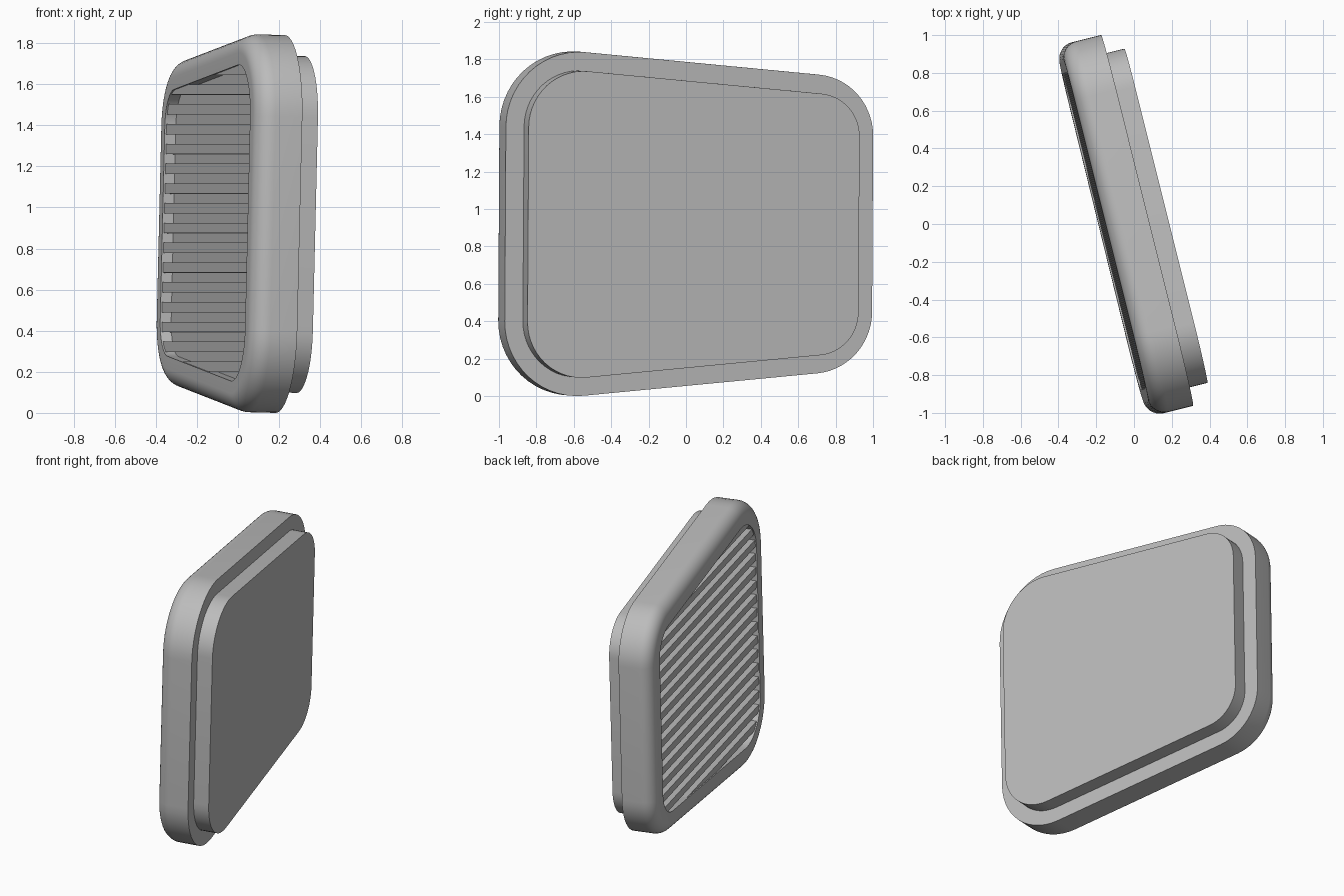
import bpy, bmesh, math
from mathutils import Matrix, Vector

cube = bpy.data.objects.get("Cube")
if cube:
    bpy.data.objects.remove(cube)

# One plain grey for everything
grey = bpy.data.materials.new("plain_grey")
grey.use_nodes = True
colour = (0.5, 0.5, 0.5, 1)
grey.diffuse_color = colour
grey.node_tree.nodes["Principled BSDF"].inputs["Base Color"].default_value = colour

# Panel frame: u along the panel, v up, w towards the flat back
yaw, tilt = math.radians(13.9), 0.0245
PLACE = (Matrix.Translation((0, 0, 0.921)) @ Matrix.Rotation(yaw, 4, 'Z')
         @ Matrix.Rotation(tilt, 4, 'Y')
         @ Matrix(((0, 0, 1, 0), (1, 0, 0, 0), (0, 1, 0, 0), (0, 0, 0, 1))))

# Upper corner circles of the tapered outline: centre and radius
WIDE, WIDE_R = Vector((-0.61, 0.52)), 0.40
NARROW, NARROW_R = Vector((0.683, 0.47)), 0.33
STEPS = 14


def outline(inset):
    """Tapered rounded outline, shrunk by inset."""
    d = NARROW - WIDE
    lean = math.acos((WIDE_R - NARROW_R) / d.length) + math.atan2(d.y, d.x)
    top = []
    for centre, r, a, b in ((NARROW, NARROW_R, 0, lean), (WIDE, WIDE_R, lean, math.pi)):
        for i in range(STEPS + 1):
            t = a + (b - a) * i / STEPS
            top.append(centre + (r - inset) * Vector((math.cos(t), math.sin(t))))
    return top + [Vector((p.x, -p.y)) for p in reversed(top)]


def loft(rings):
    """Closed solid through (inset, w) rings, capped at both ends."""
    bm = bmesh.new()
    loops = [[bm.verts.new((p.x, p.y, w)) for p in outline(inset)] for inset, w in rings]
    n = len(loops[0])
    for a, b in zip(loops, loops[1:]):
        for i in range(n):
            j = (i + 1) % n
            bm.faces.new((a[i], a[j], b[j], b[i]))
    bm.faces.new(loops[0])
    bm.faces.new(loops[-1])
    return bm


def finish(bm, name):
    bmesh.ops.recalc_face_normals(bm, faces=bm.faces[:])
    mesh = bpy.data.meshes.new(name)
    bm.to_mesh(mesh)
    bm.free()
    mesh.transform(PLACE)
    mesh.materials.append(grey)
    obj = bpy.data.objects.new(name, mesh)
    bpy.context.collection.objects.link(obj)
    bpy.ops.object.select_all(action='DESELECT')
    obj.select_set(True)
    bpy.context.view_layer.objects.active = obj
    bpy.ops.object.shade_smooth_by_angle(angle=math.radians(35))
    return obj


FRONT, FLOOR, BACK = -0.165, -0.11, 0.06
OPENING, ROUND = 0.15, 0.09

# Frame: recess floor, recess wall, rim, rounded edge, side, back
rings = [(OPENING, FLOOR), (OPENING, FRONT)]
for i in range(11):
    t = math.pi / 2 * i / 10
    rings.append((ROUND * (1 - math.sin(t)), FRONT + ROUND * (1 - math.cos(t))))
rings.append((0, BACK))
finish(loft(rings), "frame")

# Smaller plate on the back
finish(loft([(0.1, BACK - 0.01), (0.1, 0.163)]), "back_plate")

# Slats: horizontal slices of the opening's shape
PITCH, HALF = 0.0963, 0.025
for k in range(-7, 9):
    v = PITCH * k - 0.025
    bm = loft([(OPENING - 0.02, FLOOR + 0.01), (OPENING - 0.02, FRONT + 0.008)])
    for side in (-1, 1):
        bmesh.ops.bisect_plane(bm, geom=bm.verts[:] + bm.edges[:] + bm.faces[:],
                               plane_co=(0, v + side * HALF, 0), plane_no=(0, side, 0),
                               clear_outer=True)
        bmesh.ops.holes_fill(bm, edges=[e for e in bm.edges if e.is_boundary], sides=0)
    finish(bm, f"slat_{k + 8}")
